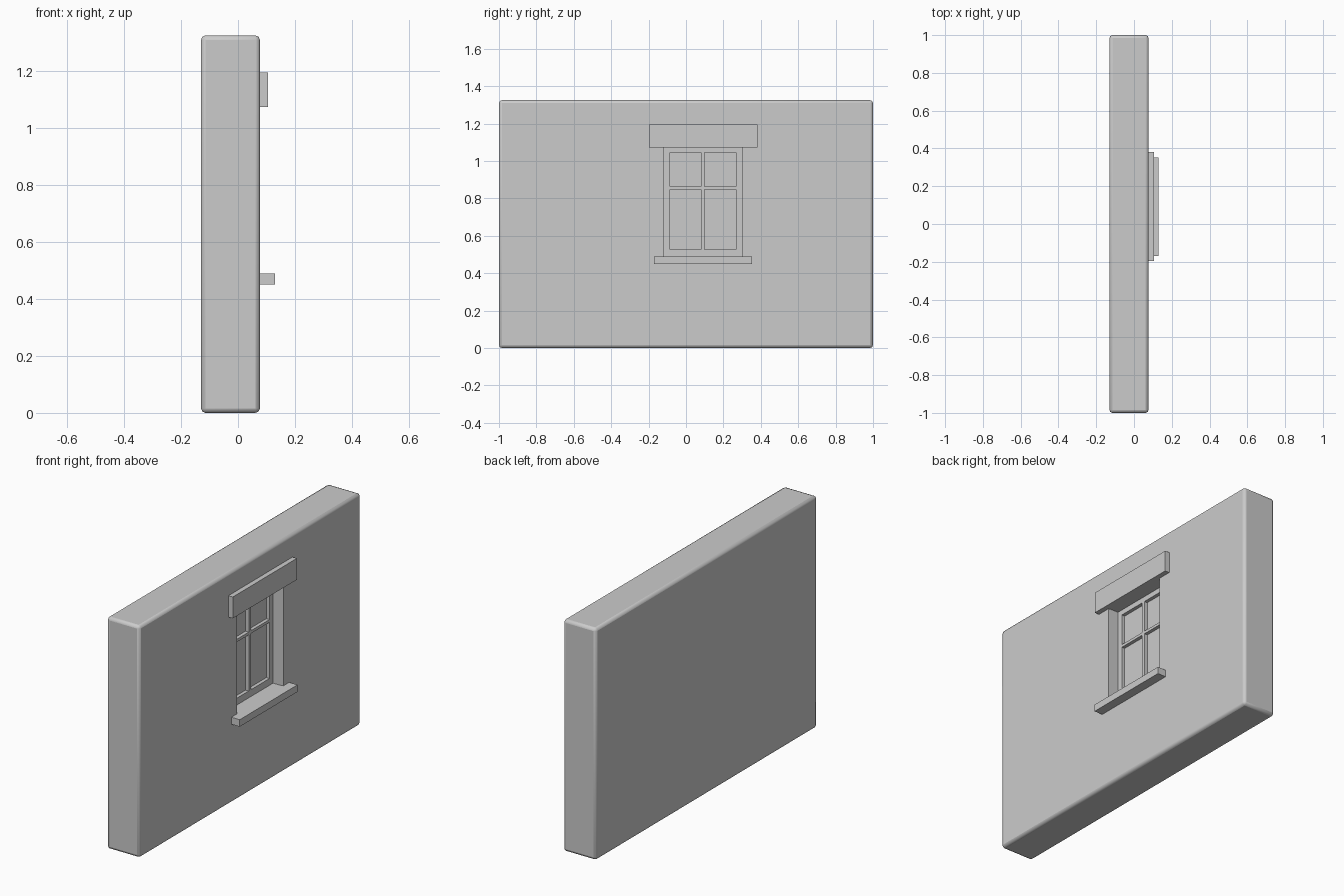
import bpy

if "Cube" in bpy.data.objects:
    bpy.data.objects.remove(bpy.data.objects["Cube"])


def box(name, x, y, z):
    """Box given by (min, max) ranges on each axis."""
    bpy.ops.mesh.primitive_cube_add(size=1, location=[(a + b) / 2 for a, b in (x, y, z)])
    ob = bpy.context.object
    ob.name = name
    ob.scale = [b - a for a, b in (x, y, z)]
    bpy.ops.object.transform_apply(location=False, rotation=False, scale=True)
    return ob


def cut(target, cutter):
    mod = target.modifiers.new("cut_" + cutter.name, 'BOOLEAN')
    mod.operation = 'DIFFERENCE'
    mod.solver = 'EXACT'
    mod.object = cutter
    cutter.hide_render = True
    cutter.display_type = 'WIRE'


# Wall slab with softened edges
wall_front = 0.077
wall = box("wall", (-0.13, wall_front), (-1, 1), (0, 1.325))
bevel = wall.modifiers.new("soft_edges", 'BEVEL')
bevel.width = 0.016
bevel.segments = 2

# Window recess down to the frame face
frame_face, glass_face = 0.012, -0.008
open_y, open_z = (-0.118, 0.30), (0.488, 1.075)
cut(wall, box("recess_cutter", (glass_face, 0.2), open_y, open_z))

# Window frame: outer rails and glazing bars
panes_y = [(-0.086, 0.08), (0.10, 0.267)]
panes_z = [(0.527, 0.848), (0.864, 1.045)]
depth = (glass_face, frame_face)
for side, y in (("left", (open_y[0], panes_y[0][0])),
                ("middle", (panes_y[0][1], panes_y[1][0])),
                ("right", (panes_y[1][1], open_y[1]))):
    box("frame_upright_" + side, depth, y, open_z)
for level, z in (("bottom", (open_z[0], panes_z[0][0])),
                 ("middle", (panes_z[0][1], panes_z[1][0])),
                 ("top", (panes_z[1][1], open_z[1]))):
    for i, y in enumerate(panes_y):
        box(f"frame_rail_{level}_{i}", depth, y, z)

# Sill and lintel standing proud of the wall
box("sill", (wall_front - 0.01, 0.13), (-0.17, 0.352), (0.45, 0.49))
box("lintel", (wall_front - 0.01, 0.105), (-0.197, 0.382), (1.073, 1.195))

# Smooth shading over the softened wall edges
bpy.ops.object.select_all(action='DESELECT')
wall.select_set(True)
bpy.context.view_layer.objects.active = wall
bpy.ops.object.shade_smooth_by_angle(angle=0.6)
